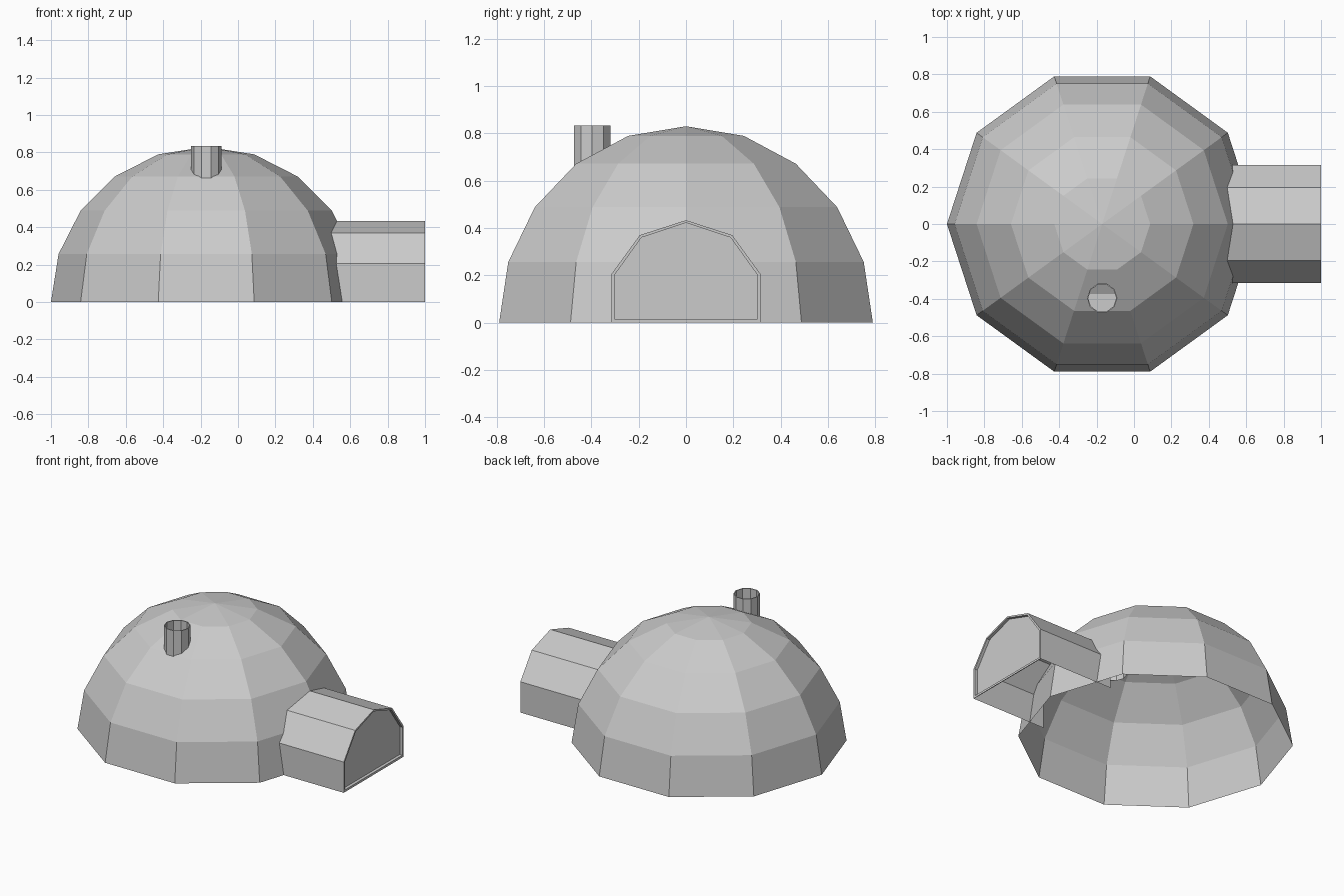
import bpy, bmesh
from math import sin, cos, pi
from mathutils import Matrix

if "Cube" in bpy.data.objects:
    bpy.data.objects.remove(bpy.data.objects["Cube"])

SIDES = 10
CX = -0.17
R = 0.83


def make(name, bm):
    bmesh.ops.recalc_face_normals(bm, faces=bm.faces)
    me = bpy.data.meshes.new(name)
    bm.to_mesh(me)
    bm.free()
    ob = bpy.data.objects.new(name, me)
    bpy.context.collection.objects.link(ob)
    return ob


def skin(name, loops, cap=False, skip_first=None):
    """Join equal-length closed loops with quads; optionally fill the last one."""
    bm = bmesh.new()
    rings = [[bm.verts.new(p) for p in loop] for loop in loops]
    for k, (a, b) in enumerate(zip(rings, rings[1:])):
        n = len(a)
        for i in range(n):
            if k == 0 and i == skip_first:
                continue
            j = (i + 1) % n
            bm.faces.new((a[i], a[j], b[j], b[i]))
    if cap:
        bm.faces.new(rings[-1])
    return make(name, bm)


def ring(cx, cy, r, z):
    return [(cx + r * cos(2 * pi * i / SIDES), cy + r * sin(2 * pi * i / SIDES), z)
            for i in range(SIDES)]


# Dome: open-bottomed half sphere, one corner pointing along x
bm = bmesh.new()
bmesh.ops.create_uvsphere(bm, u_segments=SIDES, v_segments=10, radius=R,
                          matrix=Matrix.Translation((CX, 0, 0)) @ Matrix.Rotation(pi / 2, 4, 'Z'))
bmesh.ops.delete(bm, geom=[v for v in bm.verts if v.co.z < -0.01], context='VERTS')
make("dome", bm)


# Entrance tunnel: open underneath, thin end frame with a recessed panel
def arch(x, half):
    pts = half + [(-y, z) for y, z in reversed(half) if y > 0]
    return [(x, y, z) for y, z in pts]


outer = [(0.315, 0), (0.315, 0.205), (0.195, 0.37), (0, 0.433)]
inner = [(0.303, 0.015), (0.303, 0.2), (0.188, 0.36), (0, 0.422)]
skin("entrance_tunnel",
     [arch(0.45, outer), arch(1.0, outer), arch(1.0, inner), arch(0.98, inner)],
     cap=True, skip_first=6)

# Chimney: thin-walled pipe sunk into the dome
CY = -0.396
skin("chimney",
     [ring(CX, CY, 0.081, 0.64), ring(CX, CY, 0.081, 0.834),
      ring(CX, CY, 0.075, 0.834), ring(CX, CY, 0.075, 0.72)], cap=True)
